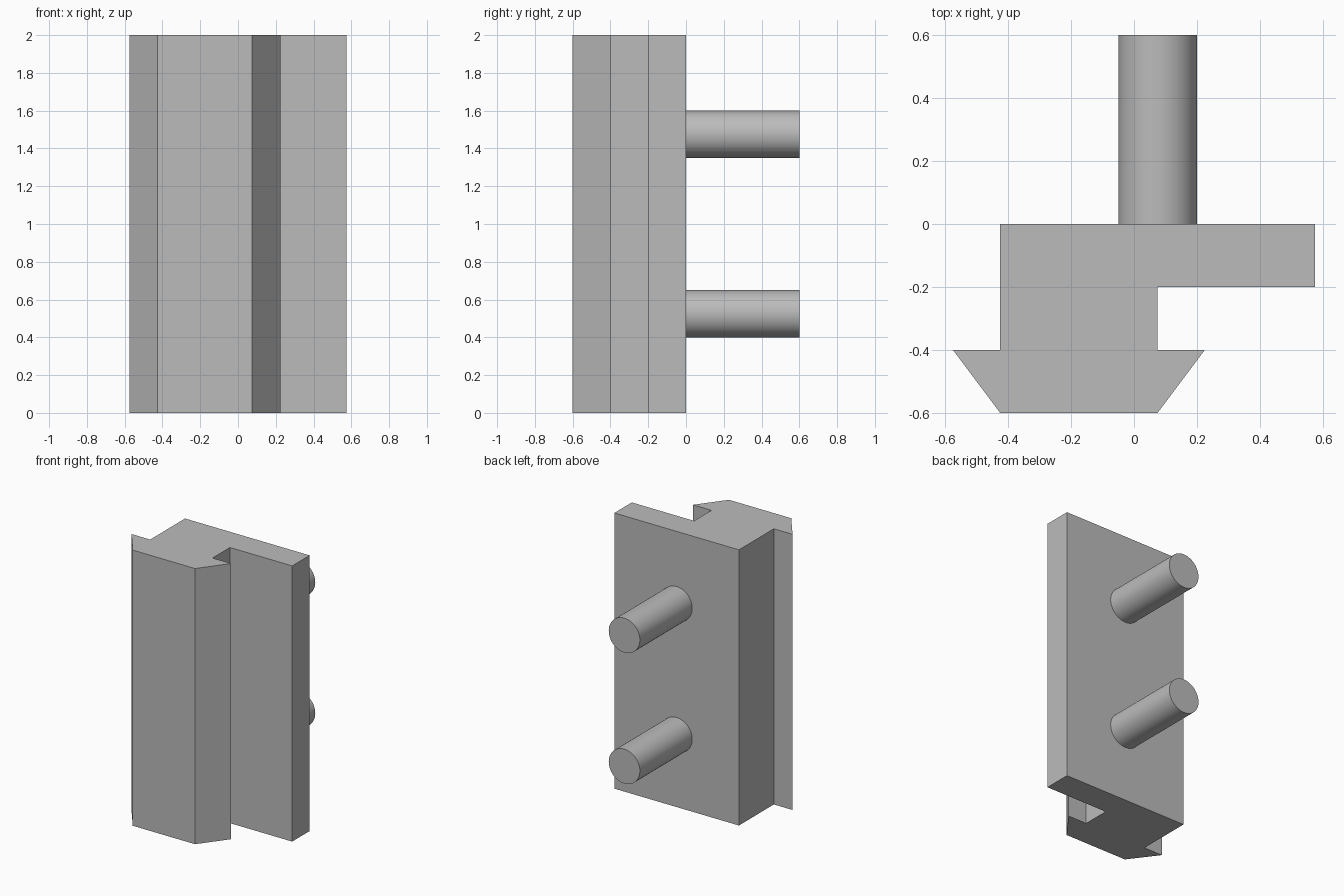
import bpy, bmesh, math
from mathutils import Matrix

cube = bpy.data.objects.get("Cube")
if cube:
    bpy.data.objects.remove(cube, do_unlink=True)

grey = bpy.data.materials.new("plain grey")
grey.use_nodes = True
colour = (0.5, 0.5, 0.5, 1)
grey.diffuse_color = colour
grey.node_tree.nodes["Principled BSDF"].inputs["Base Color"].default_value = colour


def finish(bm, name):
    bmesh.ops.recalc_face_normals(bm, faces=bm.faces)
    mesh = bpy.data.meshes.new(name)
    bm.to_mesh(mesh)
    bm.free()
    mesh.materials.append(grey)
    obj = bpy.data.objects.new(name, mesh)
    bpy.context.collection.objects.link(obj)
    return obj


# Rail: dovetail nose, neck and side flange extruded to full height
HEIGHT = 2.0
profile = [(-0.425, -0.6), (0.075, -0.6), (0.225, -0.4), (0.075, -0.4),
           (0.075, -0.2), (0.575, -0.2), (0.575, 0), (-0.425, 0),
           (-0.425, -0.4), (-0.575, -0.4)]
bm = bmesh.new()
base = bm.faces.new([bm.verts.new((x, y, 0)) for x, y in profile])
top = bmesh.ops.extrude_face_region(bm, geom=[base], use_keep_orig=True)["geom"]
bmesh.ops.translate(bm, vec=(0, 0, HEIGHT),
                    verts=[v for v in top if isinstance(v, bmesh.types.BMVert)])
finish(bm, "dovetail_rail")

# Two round pegs on the back
RADIUS, LENGTH = 0.125, 0.6
for name, z in (("lower_peg", 0.525), ("upper_peg", 1.475)):
    bm = bmesh.new()
    bmesh.ops.create_cone(bm, cap_ends=True, segments=64, radius1=RADIUS,
                          radius2=RADIUS, depth=LENGTH,
                          matrix=Matrix.Translation((0.075, LENGTH / 2, z))
                          @ Matrix.Rotation(math.pi / 2, 4, "X"))
    peg = finish(bm, name)
    bpy.ops.object.select_all(action="DESELECT")
    peg.select_set(True)
    bpy.context.view_layer.objects.active = peg
    bpy.ops.object.shade_smooth_by_angle(angle=math.radians(30))
